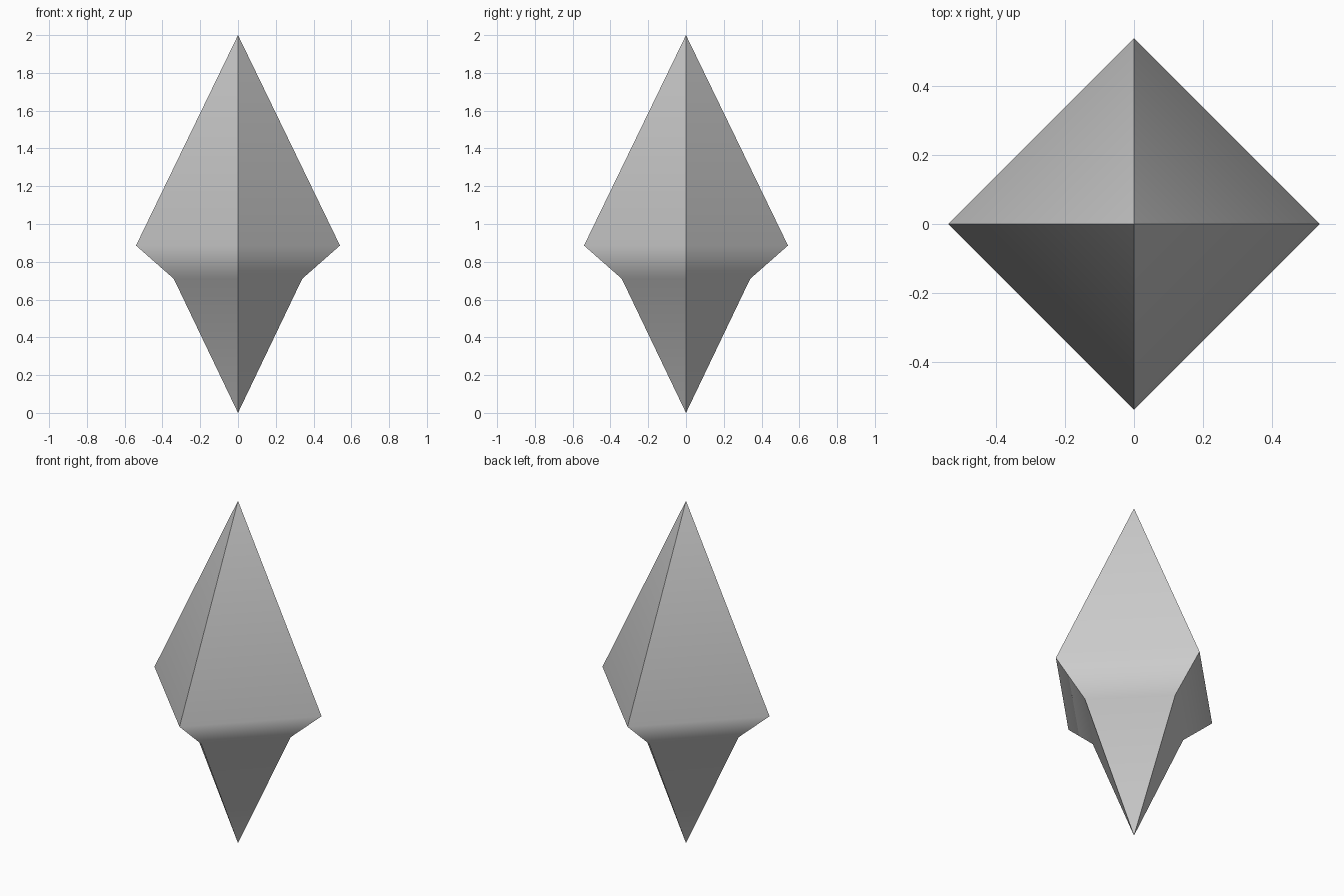
import bpy
import bmesh
from math import cos, sin, pi

if "Cube" in bpy.data.objects:
    bpy.data.objects.remove(bpy.data.objects["Cube"], do_unlink=True)

# Plain grey stone
COLOUR = (0.6, 0.6, 0.6, 1.0)
stone = bpy.data.materials.new("grey_stone")
stone.use_nodes = True
stone.diffuse_color = COLOUR
stone.node_tree.nodes["Principled BSDF"].inputs["Base Color"].default_value = COLOUR

SIDES = 4
RINGS = [(0.34, 0.71), (0.54, 0.886)]  # radius and height of waist and girdle

# Four-sided crystal: tip, waist, girdle, peak
bm = bmesh.new()
tip = bm.verts.new((0, 0, 0))
peak = bm.verts.new((0, 0, 2))
waist, girdle = [
    [bm.verts.new((r * cos(2 * pi * i / SIDES), r * sin(2 * pi * i / SIDES), z))
     for i in range(SIDES)]
    for r, z in RINGS
]
for i in range(SIDES):
    j = (i + 1) % SIDES
    bm.faces.new((tip, waist[j], waist[i]))
    bm.faces.new((waist[i], waist[j], girdle[j], girdle[i]))
    bm.faces.new((girdle[i], girdle[j], peak))

# Smooth across the horizontal rings, sharp along the four ridges
for face in bm.faces:
    face.smooth = True
for edge in bm.edges:
    a, b = edge.verts
    edge.smooth = abs(a.co.z - b.co.z) < 0.001

mesh = bpy.data.meshes.new("crystal")
bm.to_mesh(mesh)
bm.free()
mesh.materials.append(stone)
crystal = bpy.data.objects.new("crystal", mesh)
bpy.context.collection.objects.link(crystal)

# Let the large facets dominate the shading
weighted = crystal.modifiers.new("weighted_normals", 'WEIGHTED_NORMAL')
weighted.mode = 'FACE_AREA'
weighted.keep_sharp = True
